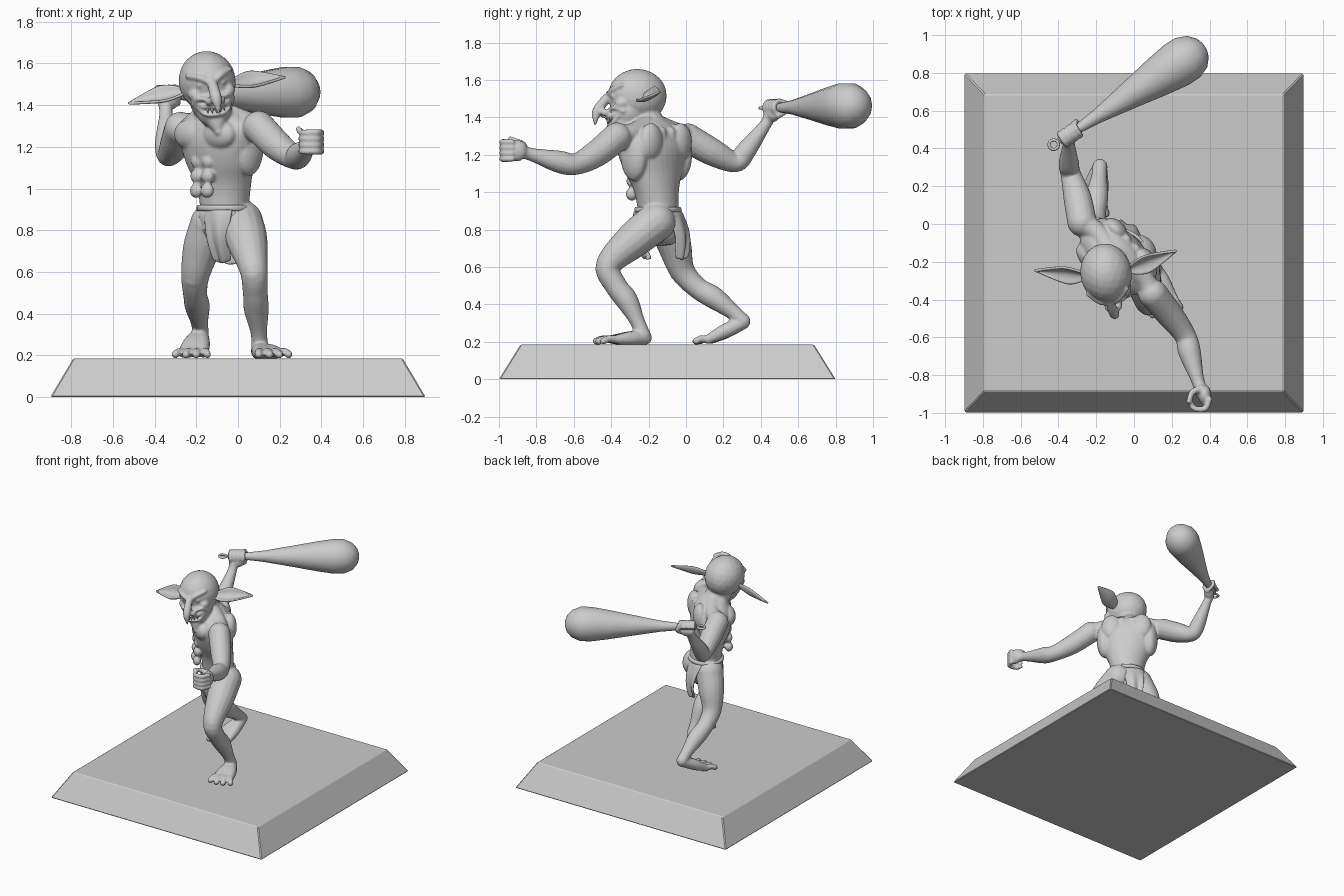
import bpy, bmesh
from math import sin, cos, pi, radians
from mathutils import Vector, Matrix

if "Cube" in bpy.data.objects:
    bpy.data.objects.remove(bpy.data.objects["Cube"])

I4 = Matrix.Identity(4)


def finish(name, bm, mods=(), smooth=True):
    """Turn a bmesh into an object, with applied modifiers."""
    bmesh.ops.recalc_face_normals(bm, faces=bm.faces)
    me = bpy.data.meshes.new(name)
    bm.to_mesh(me)
    bm.free()
    ob = bpy.data.objects.new(name, me)
    bpy.context.collection.objects.link(ob)
    bpy.context.view_layer.objects.active = ob
    for kind, props in mods:
        m = ob.modifiers.new(kind.title(), kind)
        for k, v in props.items():
            setattr(m, k, v)
        bpy.ops.object.modifier_apply(modifier=m.name)
    for p in ob.data.polygons:
        p.use_smooth = smooth
    return ob


def blob(bm, c, r, mat=I4):
    r = (r, r, r) if isinstance(r, (int, float)) else r
    bmesh.ops.create_icosphere(bm, subdivisions=3, radius=1,
                               matrix=mat @ Matrix.Translation(c) @ Matrix.Diagonal((*r, 1)))


def skin_rings(bm, rings):
    vs = [[bm.verts.new(p) for p in ring] for ring in rings]
    n = len(vs[0])
    for a, b in zip(vs, vs[1:]):
        for i in range(n):
            bm.faces.new((a[i], a[(i + 1) % n], b[(i + 1) % n], b[i]))
    bm.faces.new(vs[0][::-1])
    bm.faces.new(vs[-1])


def spline(pts, steps=6):
    """Catmull-Rom through points of any dimension."""
    P = [Vector(p) for p in pts]
    P = [2 * P[0] - P[1]] + P + [2 * P[-1] - P[-2]]
    out = []
    for i in range(1, len(P) - 2):
        a, b, c, d = P[i - 1:i + 3]
        for k in range(steps):
            t = k / steps
            out.append(0.5 * (2 * b + (c - a) * t + (2 * a - 5 * b + 4 * c - d) * t * t
                              + (3 * b - a - 3 * c + d) * t ** 3))
    return out + [P[-2]]


def limb(bm, pts, mat=I4):
    """Round tube through (x, y, z, radius) points with rounded ends."""
    S = spline(pts)
    C = [mat @ s.to_3d() for s in S]
    R = [max(s[3], 0.004) for s in S]
    rings, q, last = [], None, None
    for i, c in enumerate(C):
        t = (C[min(i + 1, len(C) - 1)] - C[max(i - 1, 0)]).normalized()
        q = t.to_track_quat('Z', 'Y') if q is None else last.rotation_difference(t) @ q
        last = t
        rings.append([c + q @ Vector((cos(a), sin(a), 0)) * R[i]
                      for a in [2 * pi * k / 16 for k in range(16)]])
    skin_rings(bm, rings)
    blob(bm, C[0], R[0])
    blob(bm, C[-1], R[-1])


def loft(bm, sections, n=32):
    """Stacked turned ellipses: (x, y, z, half width, half depth, yaw degrees)."""
    rings = []
    for x, y, z, a, b, yaw in sections:
        M = Matrix.Translation((x, y, z)) @ Matrix.Rotation(radians(yaw), 4, 'Z')
        rings.append([M @ Vector((a * cos(2 * pi * k / n), b * sin(2 * pi * k / n), 0))
                      for k in range(n)])
    skin_rings(bm, rings)


def sheet(bm, nu, nv, f):
    g = [[bm.verts.new(f(-1 + 2 * i / nu, j / nv)) for i in range(nu + 1)] for j in range(nv + 1)]
    for j in range(nv):
        for i in range(nu):
            bm.faces.new((g[j][i], g[j][i + 1], g[j + 1][i + 1], g[j + 1][i]))


# plinth
bm = bmesh.new()
bmesh.ops.create_cube(bm, size=1)
for v in bm.verts:
    top = v.co.z > 0
    v.co = (v.co.x * (1.58 if top else 1.8), v.co.y * (1.57 if top else 1.8) - 0.1, 0.185 if top else 0)
bmesh.ops.bevel(bm, geom=bm.edges[:], offset=0.006, segments=1, affect='EDGES')
finish("plinth", bm, smooth=False)

body = bmesh.new()

# torso and muscles
loft(body, [tuple(s) for s in spline([
    (-.07, -.14, .80, .12, .11, -20), (-.065, -.15, .92, .12, .108, -25),
    (-.07, -.16, 1.02, .142, .113, -35), (-.085, -.175, 1.12, .185, .132, -42),
    (-.09, -.18, 1.22, .222, .145, -45), (-.095, -.18, 1.30, .235, .13, -45),
    (-.10, -.18, 1.36, .16, .10, -45), (-.11, -.19, 1.39, .08, .08, -45)], 4)])
chest = Matrix.Translation((-.09, -.18, 1.2)) @ Matrix.Rotation(radians(-45), 4, 'Z')
for s in (-1, 1):
    blob(body, (s * .095, -.095, .06), (.1, .06, .075), chest)
    blob(body, (s * .17, .03, 0), (.055, .085, .14), chest)
    blob(body, (s * .11, .10, .07), (.075, .05, .10), chest)
    limb(body, [(s * .05, 0, .15, .06), (s * .17, .02, .115, .055), (s * .26, 0, .1, .06)], chest)
    limb(body, [(s * .035, .10, .12, .03), (s * .03, .105, -.05, .03), (s * .03, .085, -.25, .03)], chest)
    for z in (-.07, -.14, -.21):
        blob(body, (s * .036, -.105 - z * -.06, z), (.036, .03, .036), chest)
limb(body, [(-.09, -.15, 1.28, .1), (-.12, -.2, 1.36, .09), (-.145, -.25, 1.45, .085)])

# arms
limb(body, [(.10, -.37, 1.295, .078), (.19, -.48, 1.205, .072), (.27, -.59, 1.15, .058),
            (.295, -.68, 1.163, .06), (.335, -.82, 1.2, .036), (.36, -.89, 1.22, .036)])
limb(body, [(-.275, .01, 1.29, .078), (-.30, .14, 1.215, .074), (-.335, .265, 1.16, .054),
            (-.345, .32, 1.22, .054), (-.345, .42, 1.355, .033), (-.35, .45, 1.41, .034)])

# left hand, half closed
blob(body, (.375, -.905, 1.222), (.034, .055, .058))
for i in range(4):
    z = 1.268 - .03 * i
    limb(body, [(.40, -.93, z, .016), (.375, -.978, z, .0165), (.315, -.975, z, .015), (.30, -.935, z, .013)])
limb(body, [(.36, -.87, 1.25, .02), (.31, -.89, 1.265, .017), (.29, -.94, 1.285, .014)])

# right hand wrapped around the club grip
axis = Vector((.84, .545, .015)).normalized()
grip = Matrix.Translation((-.34, .475, 1.45)) @ axis.to_track_quat('X', 'Z').to_matrix().to_4x4()
blob(body, (0, -.015, -.035), (.052, .035, .04), grip)
for i in range(4):
    limb(body, [((i - 1.5) * .03, .037 * cos(a), .037 * sin(a), .0145)
                for a in [radians(d) for d in (-110, -170, -230, -290, -340)]], grip)
limb(body, [(.05, -.01, -.04, .018), (.065, .035, -.01, .015), (.055, .035, .03, .013)], grip)

# legs
limb(body, [(.015, -.16, .84, .105), (.045, -.28, .745, .098), (.075, -.415, .61, .068),
            (.083, -.375, .50, .06), (.088, -.315, .42, .06), (.1, -.26, .31, .04), (.105, -.23, .235, .042)])
blob(body, (.075, -.435, .59), (.05, .05, .06))
limb(body, [(-.13, -.10, .83, .1), (-.175, -.06, .71, .09), (-.205, -.02, .58, .068),
            (-.205, .06, .49, .058), (-.195, .15, .435, .06), (-.185, .25, .36, .042), (-.18, .305, .31, .04)])
blob(body, (-.21, -.03, .57), .055)


# feet
def foot(heel, ball, tip, spread):
    heel, ball, tip = map(Vector, (heel, ball, tip))
    side = Vector((tip.y - ball.y, ball.x - tip.x, 0)).normalized()
    for k in (-1, -.33, .33, 1):
        e = ball + side * k * spread * .65
        limb(body, [(*heel, .038), (*heel.lerp(e, .55), .038), (*e, .025)])
        t = tip + side * k * spread - (tip - ball) * .15 * k * k
        limb(body, [(*e, .023), (*(e.lerp(t, .6) + Vector((0, 0, .008))), .019), (*t, .019)])


foot((.1, -.22, .222), (.15, -.38, .213), (.175, -.475, .203), .075)
foot((-.18, .305, .305), (-.215, .125, .213), (-.225, .055, .203), .077)

# head and face
head = (Matrix.Translation((-.148, -.26, 1.515)) @ Matrix.Rotation(radians(8), 4, 'Z')
        @ Matrix.Rotation(radians(-9), 4, 'Y'))
blob(body, (0, 0, 0), (.137, .158, .145), head)
blob(body, (0, -.055, -.09), (.107, .10, .105), head)
limb(body, [(0, -.07, -.14, .085), (0, -.105, -.2, .048), (0, -.125, -.245, .02)], head)
limb(body, [(0, -.14, .015, .02), (0, -.185, -.035, .026), (0, -.222, -.09, .026), (0, -.232, -.155, .007)], head)
for s in (-1, 1):
    blob(body, (s * .028, -.175, -.095), (.02, .03, .02), head)
    blob(body, (s * .078, -.095, -.055), (.036, .04, .032), head)
    blob(body, (s * .05, -.137, -.012), (.02, .014, .013), head)
    limb(body, [(s * .012, -.158, -.004, .014), (s * .05, -.146, .022, .016), (s * .105, -.098, .042, .012)], head)
    limb(body, [(s * .03, -.165, -.085, .01), (s * .075, -.135, -.075, .012), (s * .1, -.09, -.1, .01)], head)
for dz, dy in ((0, 0), (-.036, .004)):
    limb(body, [(-.098, -.085, -.085, .009), (-.055, -.145 + dy, -.115 + dz, .01), (0, -.163 + dy, -.125 + dz, .01),
                (.055, -.145 + dy, -.115 + dz, .01), (.098, -.085, -.085, .009)], head)

finish("goblin_body", body, [
    ('REMESH', dict(mode='VOXEL', voxel_size=.0075)),
    ('SMOOTH', dict(factor=.5, iterations=4))])

# teeth
bm = bmesh.new()
for i in range(-3, 4):
    u = i / 3
    M = Matrix.Translation((u * .06, -.163 + .026 * u * u, -.142 + .015 * u * u))
    bmesh.ops.create_cone(bm, cap_ends=True, segments=8, radius1=.002, radius2=.008, depth=.026, matrix=head @ M)
finish("teeth", bm)

# ears: cupped leaves
for s, name in ((-1, "right_ear"), (1, "left_ear")):
    bm = bmesh.new()
    root, tip = Vector((s * .11, .0, -.03)), Vector((s * .388, .065, -.045 if s < 0 else -.04))
    wide, out = Vector((0, .78, .62)), Vector((0, -.62, .78))

    def leaf(u, t):
        w = .028 + .06 * sin(pi * min(t * 1.25, 1)) if t < .4 else .088 * (1 - ((t - .4) / .6) ** 1.2) + .002
        w = w * .68
        return head @ (root.lerp(tip, t) + wide * u * w + out * (u * u - .5) * w * .6)
    sheet(bm, 8, 14, leaf)
    finish(name, bm, [('SOLIDIFY', dict(thickness=.014, offset=0)), ('SUBSURF', dict(levels=1))])

# loincloth: waist wrap, band and two flaps
bm = bmesh.new()
loft(bm, [(-.065, -.15, .91, .127, .116, -25), (-.063, -.145, .87, .136, .122, -25),
          (-.06, -.14, .82, .135, .12, -25), (-.06, -.14, .76, .09, .11, -25), (-.06, -.14, .71, .045, .08, -25)])
finish("loincloth", bm, [('SUBSURF', dict(levels=1))])
bm = bmesh.new()
loft(bm, [(-.065, -.15, z, .117 + r, .106 + r, -25) for z, r in
          ((.893, 0), (.893, .014), (.9, .018), (.912, .018), (.92, .014), (.92, 0))])
finish("waistband", bm)
for name, a, b, w0, w1 in (("front_flap", (-.105, -.262, .9), (-.075, -.205, .64), .075, .042),
                           ("back_flap", (-.03, -.045, .9), (-.035, -.025, .635), .085, .05)):
    bm = bmesh.new()
    a, b = Vector(a), Vector(b)
    sgn = -1 if name == "front_flap" else 1
    side, nrm = Vector((.88, -.47, 0)), Vector((.47, .88, 0)) * sgn

    def cloth(u, t):
        p = a.lerp(b, t) + side * u * (w0 + (w1 - w0) * t)
        p += nrm * (.03 * sin(pi * t) - .03 * u * u * (1 - t) + .014 * t * sin(5 * u))
        return p + Vector((0, 0, .018 * t * u * u))
    sheet(bm, 12, 10, cloth)
    finish(name, bm, [('SOLIDIFY', dict(thickness=.014, offset=0)), ('SUBSURF', dict(levels=1))])

# club
bm = bmesh.new()
prof = [(0, .018), (.005, .022), (.1, .023), (.25, .04), (.45, .075), (.62, .106),
        (.74, .124), (.81, .123), (.87, .098), (.905, .058), (.918, .02)]
M = Matrix.Translation((-.395, .44, 1.45)) @ axis.to_track_quat('Z', 'Y').to_matrix().to_4x4()
skin_rings(bm, [[M @ Vector((r * cos(2 * pi * k / 14), r * sin(2 * pi * k / 14), s)) for k in range(14)]
                for s, r in prof])
finish("club", bm)

# ring on the club's end
bm = bmesh.new()
rings = [[Vector((-.425 + (.025 + .008 * cos(b)) * cos(a), .42 + (.025 + .008 * cos(b)) * sin(a), 1.45 + .008 * sin(b)))
          for b in [2 * pi * j / 10 for j in range(10)]] for a in [2 * pi * i / 24 for i in range(25)]]
skin_rings(bm, rings)
bmesh.ops.remove_doubles(bm, verts=bm.verts, dist=.0005)
finish("club_ring", bm)
